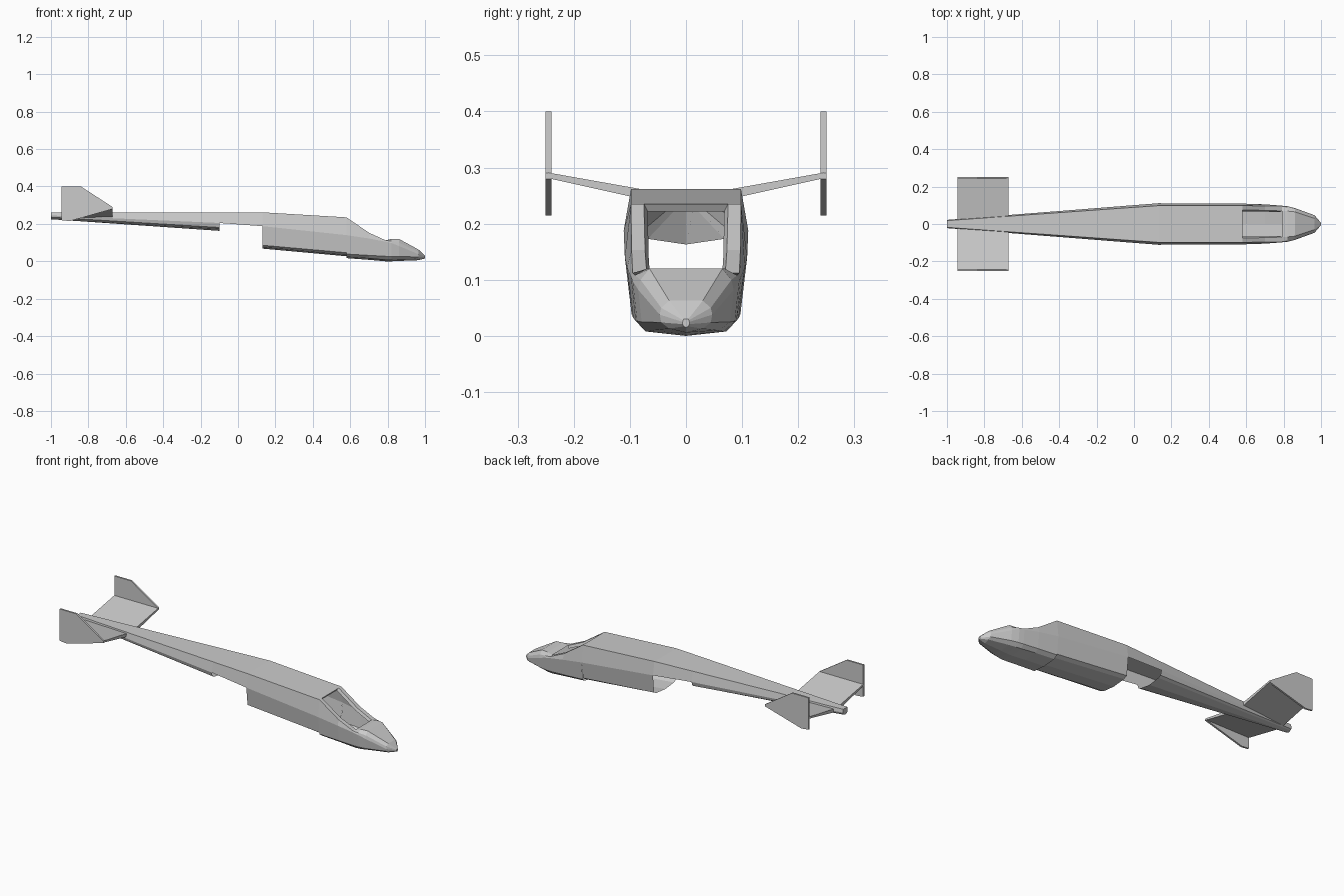
import bpy, bmesh

if "Cube" in bpy.data.objects:
    bpy.data.objects.remove(bpy.data.objects["Cube"])


def make_object(name, bm):
    bmesh.ops.remove_doubles(bm, verts=bm.verts, dist=0.0001)
    bmesh.ops.recalc_face_normals(bm, faces=bm.faces)
    mesh = bpy.data.meshes.new(name)
    bm.to_mesh(mesh)
    bm.free()
    obj = bpy.data.objects.new(name, mesh)
    bpy.context.collection.objects.link(obj)
    return obj


def ring(s):
    """Mirrored hull section: roof, roof edge, shoulder, waist, bilge, chine, keel."""
    x, zt, a, w1, z1, w2, z2, w3, z3, w4, z4, zk = s
    half = [(a, zt), (w1, z1), (w2, z2), (w3, z3), (w4, z4)]
    pts = [(0, zt)] + half + [(0, zk)] + [(-y, z) for y, z in reversed(half)]
    return [(x, y, z) for y, z in pts]


def loft(name, stations, skip=(), cap_start=False, cap_end=False):
    bm = bmesh.new()
    rings = [[bm.verts.new(p) for p in ring(s)] for s in stations]
    for r, q in zip(rings, rings[1:]):
        for i in range(12):
            if i not in skip:
                j = (i + 1) % 12
                bm.faces.new((r[i], q[i], q[j], r[j]))
    if cap_start:
        bm.faces.new(rings[0])
    if cap_end:
        bm.faces.new(rings[-1])
    return make_object(name, bm)


def prism(name, profile, offset):
    bm = bmesh.new()
    face = bm.faces.new([bm.verts.new(p) for p in profile])
    new = bmesh.ops.extrude_face_region(bm, geom=[face])["geom"]
    # keep the starting face so the plate is closed
    bmesh.ops.translate(bm, vec=offset, verts=[v for v in new if isinstance(v, bmesh.types.BMVert)])
    if len(bm.faces) < len(profile) + 2:
        bm.faces.new([v for v in bm.verts][:len(profile)])
    return make_object(name, bm)


# Hull stations: x, roof z, roof edge y, then (y, z) of four side points, keel z
tail_end = (-1, .262, .012, .018, .262, .022, .245, .02, .236, .014, .23, .225)
boom_root = (-.1, .262, .065, .082, .262, .093, .205, .085, .181, .068, .173, .163)
cabin_rear = (.13, .262, .075, .098, .262, .111, .188, .1, .086, .078, .076, .068)
cabin_front = (.58, .235, .075, .098, .235, .109, .14, .094, .046, .075, .033, .027)
cockpit_rear = cabin_front[:7] + (.097, .039, .077, .024, .017)
cockpit_mid = (.70, .153, .073, .097, .153, .105, .122, .094, .032, .075, .016, .008)
sill = (.79, .112, .07, .095, .112, .098, .105, .09, .027, .072, .008, 0)
hood_rear = (.82, .12, .069, .091, .108, .095, .098, .087, .026, .068, .008, 0)
hood_front = (.86, .12, .065, .081, .1, .085, .082, .079, .025, .058, .01, .002)
nose_mid = (.965, .063, .03, .044, .05, .047, .038, .044, .024, .03, .013, .006)
nose_tip = (1, .03, .004, .005, .028, .006, .025, .006, .021, .004, .017, .015)

# Fuselage skins; the belly hatch and windscreen are left open
loft("tail_boom", [tail_end, boom_root], cap_start=True)
loft("rear_hatch_walls", [boom_root, cabin_rear], skip=(4, 5, 6, 7, 3, 8))
loft("cabin", [cabin_rear, cabin_front])
loft("cockpit", [cockpit_rear, cockpit_mid, sill], skip=(0, 11))
loft("nose", [sill, hood_rear, hood_front, nose_mid, nose_tip], cap_end=True)

# Windscreen reveal: header and side pillars turned inward
bm = bmesh.new()
edge = [(s[0], s[2], s[1]) for s in (sill, cockpit_mid, cabin_front)]
outer = edge + [(x, -y, z) for x, y, z in reversed(edge)]
inner = [(x - .008, y * .91, z - .013) for x, y, z in outer]
vo = [bm.verts.new(p) for p in outer]
vi = [bm.verts.new(p) for p in inner]
for i in range(5):
    bm.faces.new((vo[i], vo[i + 1], vi[i + 1], vi[i]))
make_object("windscreen_frame", bm)

# Twin tail: upswept tailplanes with end fins
for side, label in ((-1, "right"), (1, "left")):
    plane = [(-.945, side * y, z) for y, z in
             ((.02, .251), (.245, .291), (.245, .281), (.02, .231))]
    prism(label + "_tailplane", plane, (.275, 0, 0))
    fin = [(x, side * .24, z) for x, z in
           ((-.945, .4), (-.84, .4), (-.67, .29), (-.67, .28), (-.9, .215), (-.945, .22))]
    prism(label + "_fin", fin, (0, side * .01, 0))
